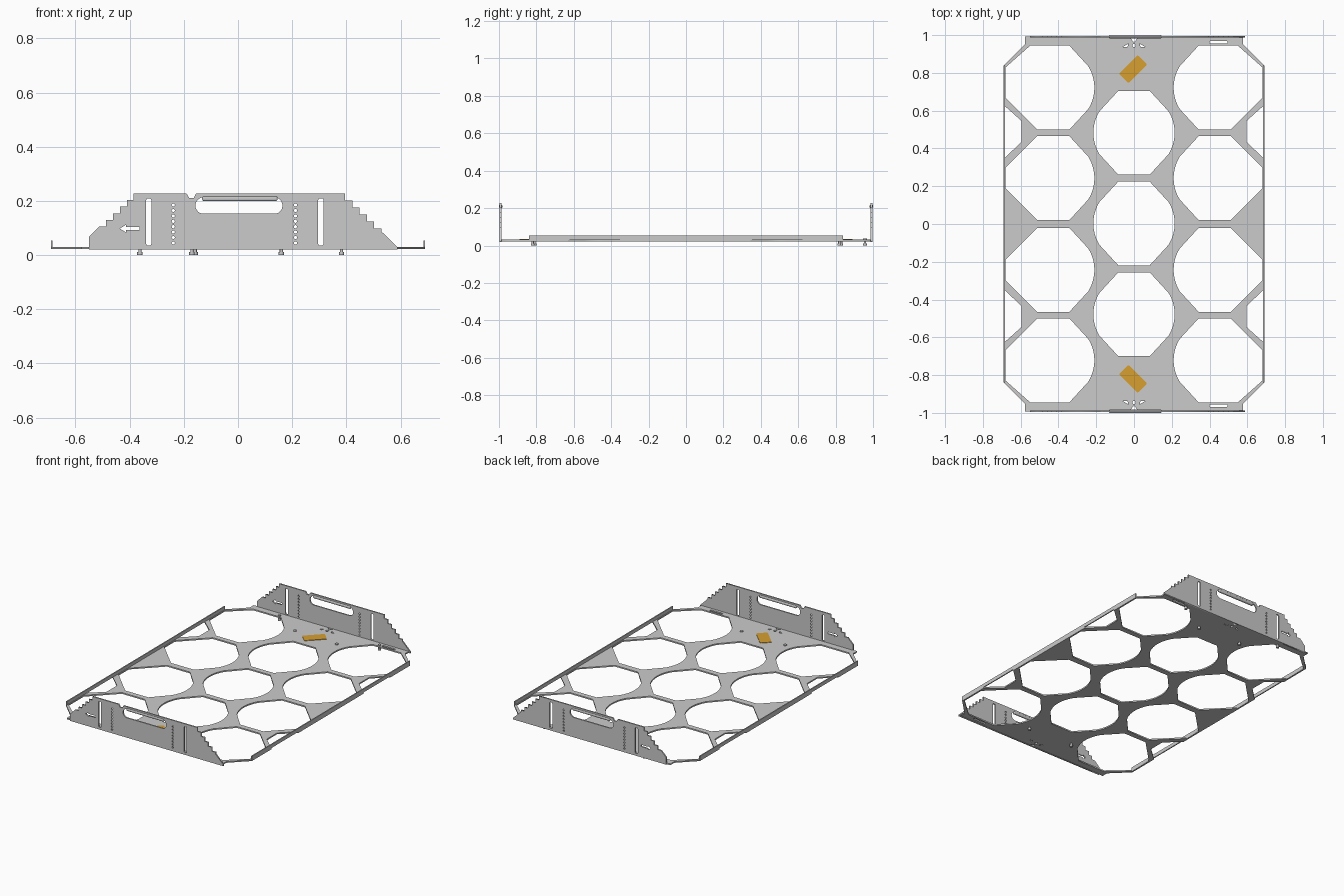
import bpy, math
from mathutils import Matrix

if "Cube" in bpy.data.objects:
    bpy.data.objects.remove(bpy.data.objects["Cube"])

Z0, Z1 = 0.022, 0.031          # tray sheet underside / top


def sheet(name, loops, half, matrix, material=None):
    """Flat sheet from an outline plus hole loops, via a filled 2D curve."""
    cu = bpy.data.curves.new(name + "_profile", 'CURVE')
    cu.dimensions = '2D'
    cu.fill_mode = 'BOTH'
    cu.extrude = half
    for pts in loops:
        s = cu.splines.new('POLY')
        s.points.add(len(pts) - 1)
        for p, (x, y) in zip(s.points, pts):
            p.co = (x, y, 0, 1)
        s.use_cyclic_u = True
    tmp = bpy.data.objects.new(name + "_tmp", cu)
    bpy.context.collection.objects.link(tmp)
    dg = bpy.context.evaluated_depsgraph_get()
    me = bpy.data.meshes.new_from_object(tmp.evaluated_get(dg))
    bpy.data.objects.remove(tmp)
    me.transform(matrix)
    if material:
        me.materials.clear()
        me.materials.append(material)
    ob = bpy.data.objects.new(name, me)
    bpy.context.collection.objects.link(ob)
    return ob


def box(name, lo, hi):
    bpy.ops.mesh.primitive_cube_add(size=1, location=[(a + b) / 2 for a, b in zip(lo, hi)])
    ob = bpy.context.object
    ob.name = name
    ob.scale = [b - a for a, b in zip(lo, hi)]
    bpy.ops.object.transform_apply(location=False, rotation=False, scale=True)
    return ob


def cyl(name, r, x, y, z0, z1):
    bpy.ops.mesh.primitive_cylinder_add(vertices=16, radius=r, depth=z1 - z0,
                                        location=(x, y, (z0 + z1) / 2))
    bpy.context.object.name = name
    bpy.ops.object.shade_smooth_by_angle()


def rounded(x0, x1, y0, y1, r, n=6):
    """Rounded rectangle loop."""
    pts = []
    for cx, cy, a in ((x1 - r, y1 - r, 0), (x0 + r, y1 - r, 90),
                      (x0 + r, y0 + r, 180), (x1 - r, y0 + r, 270)):
        for i in range(n + 1):
            t = math.radians(a + 90 * i / n)
            pts.append((cx + r * math.cos(t), cy + r * math.sin(t)))
    return pts


def circle(cx, cy, r, n=12):
    return [(cx + r * math.cos(2 * math.pi * i / n), cy + r * math.sin(2 * math.pi * i / n))
            for i in range(n)]


# --- tray openings: octagons whose inner sides are rounded ---
ARC = [(0.215 * math.cos(math.radians(a)), 0.215 * math.sin(math.radians(a)))
       for a in range(-32, 33, 4)]
ROUND = [(0.083, -0.222)] + ARC + [(0.083, 0.222)]
STRAIGHT = [(0.088, -0.222), (0.255, -0.055), (0.255, 0.055), (0.088, 0.222)]
CORNER = STRAIGHT[:2] + [(0.255, 0.107), (0.125, 0.222)]


def cell(cx, cy, outer, sx=1, sy=1):
    pts = outer + [(-x, -y) for x, y in ROUND]
    return [(cx + sx * x, cy + sy * y) for x, y in pts]


holes = [cell(0, y, ROUND) for y in (-0.478, 0.003, 0.483)]
for sx in (-1, 1):
    for sy in (-1, 1):
        holes.append(cell(sx * 0.425, sy * 0.722, CORNER, sx, sy))
        holes.append(cell(sx * 0.425, sy * 0.243, STRAIGHT, sx, sy))
for s in (-1, 1):
    holes.append([(-0.02, s * 0.985), (0.02, s * 0.985), (0, s * 0.962)])
    holes.append(circle(0, s * 0.945, 0.009))
    holes.append(rounded(0.40, 0.495, s * 0.962 - 0.007, s * 0.962 + 0.007, 0.006))
    for sx in (-1, 1):
        holes.append([(sx * 0.03, s * 0.955), (sx * 0.058, s * 0.938), (sx * 0.034, s * 0.938)])

# --- tray outline with side notches, mirrored from one quadrant ---
quad = [(0.69, 0.345), (0.595, 0.435), (0.595, 0.545), (0.69, 0.63),
        (0.69, 0.84), (0.578, 0.95), (0.578, 0.992)]
right = [(x, -y) for x, y in reversed(quad)] + quad
outline = right + [(-x, y) for x, y in reversed(right)]
sheet("tray", [outline] + holes, (Z1 - Z0) / 2, Matrix.Translation((0, 0, (Z0 + Z1) / 2)))

# --- upturned side flanges ---
for s in (-1, 1):
    x0, x1 = sorted((s * 0.684, s * 0.691))
    box("side_flange", (x0, -0.84, Z1 - 0.001), (x1, 0.84, 0.054))
    for e in (-1, 1):
        y0, y1 = sorted((e * 0.63, e * 0.84))
        box("flange_foot", (x0, y0, Z0), (x1, y1, Z1))
    box("flange_foot", (x0, -0.345, Z0), (x1, 0.345, Z1))

# --- stepped end walls ---
wall = [(-0.55, 0.02), (0.588, 0.02), (0.588, 0.03), (0.53, 0.087), (0.53, 0.098)]
x, z = 0.53, 0.098
for i in range(5):                                   # right staircase
    wall += [(x - 0.027, z), (x - 0.027, z + 0.026)]
    x, z = x - 0.027, z + 0.026
wall += [(0.395, 0.228), (-0.155, 0.228), (-0.163, 0.211), (-0.18, 0.211), (-0.19, 0.228),
         (-0.385, 0.228)]
x, z = -0.385, 0.228
for i in range(5):                                   # left staircase
    wall += [(x, z - 0.0246), (x - 0.0255, z - 0.0246)]
    x, z = x - 0.0255, z - 0.0246
wall += [(-0.55, 0.068)]

cuts = [rounded(-0.157, 0.164, 0.153, 0.213, 0.029),
        rounded(-0.339, -0.32, 0.035, 0.21, 0.008),
        rounded(0.296, 0.316, 0.035, 0.21, 0.008),
        [(-0.436, 0.098), (-0.414, 0.084), (-0.414, 0.092), (-0.363, 0.092),
         (-0.363, 0.104), (-0.414, 0.104), (-0.414, 0.112)]]
for i in range(8):
    cuts += [circle(cx, 0.045 + i * 0.02, 0.006, 10) for cx in (-0.239, 0.212)]

for s, label in ((-1, "front"), (1, "back")):
    m = Matrix.Translation((0, s * 0.992, 0)) @ Matrix.Rotation(math.pi / 2, 4, 'X')
    sheet(label + "_wall", [wall] + cuts, 0.0045, m)
    # rolled handle lip
    y0, y1 = sorted((s * 0.982, s * 1.0))
    lip = box(label + "_handle_lip", (-0.132, y0, 0.2), (0.146, y1, 0.218))
    b = lip.modifiers.new("round", 'BEVEL')
    b.width, b.segments = 0.006, 3
    bpy.ops.object.shade_smooth_by_angle()

# --- rivets under and over the tray ---
for x, y in ((-0.158, 0.83), (0.16, 0.82), (-0.17, -0.81), (0.16, -0.82),
             (-0.362, 0.957), (0.382, 0.957)):
    cyl("rivet_shank", 0.006, x, y, 0.004, 0.036)
    cyl("rivet_head", 0.010, x, y, 0.0, 0.012)
    cyl("rivet_top", 0.010, x, y, Z1 - 0.002, 0.037)

# --- slanted orange labels ---
orange = bpy.data.materials.new("orange_label")
orange.diffuse_color = (0.68, 0.35, 0.03, 1)
orange.use_nodes = True
orange.node_tree.nodes["Principled BSDF"].inputs["Base Color"].default_value = orange.diffuse_color
for s in (-1, 1):
    m = Matrix.Translation((-0.005, s * 0.82, Z1 + 0.001)) @ Matrix.Rotation(s * math.pi / 4, 4, 'Z')
    sheet("label_plate", [rounded(-0.07, 0.07, -0.036, 0.036, 0.008, 3)], 0.002, m, orange)
